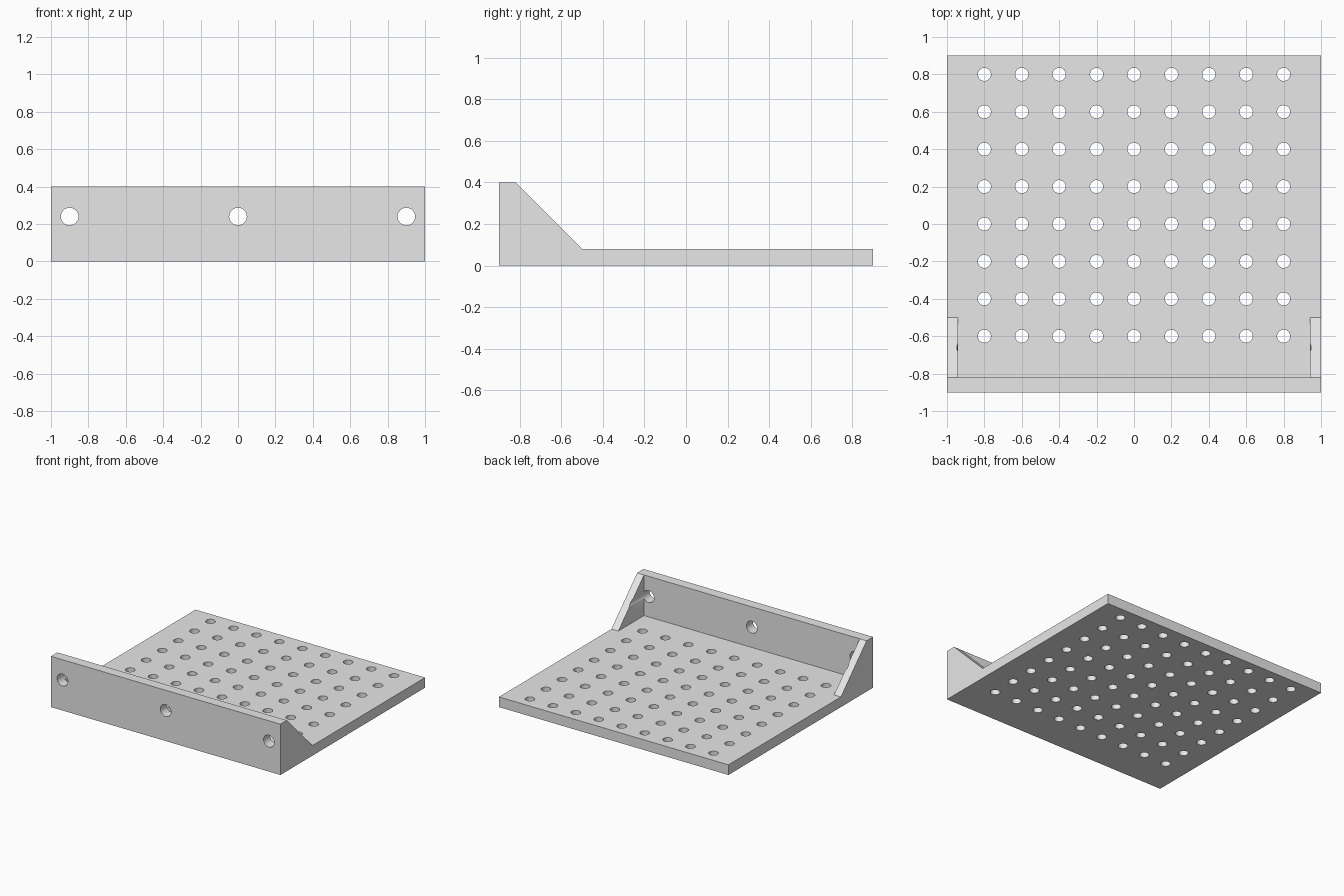
import bpy, bmesh
from mathutils import Matrix, Vector

cube = bpy.data.objects.get("Cube")
if cube:
    bpy.data.objects.remove(cube, do_unlink=True)

HALF_W, HALF_D = 1.0, 0.9     # overall half width and half depth
PLATE_T, WALL_H = 0.08, 0.4   # plate thickness and front wall height
WALL_Y, GUSSET_Y = -0.82, -0.5
GUSSET_X = 0.94               # inner face of the gussets

grey = bpy.data.materials.new("light_grey")
grey.use_nodes = True
grey.diffuse_color = (0.8, 0.8, 0.8, 1)
grey.node_tree.nodes["Principled BSDF"].inputs["Base Color"].default_value = (0.8, 0.8, 0.8, 1)


def make_object(name, bm):
    bmesh.ops.recalc_face_normals(bm, faces=bm.faces[:])
    mesh = bpy.data.meshes.new(name)
    bm.to_mesh(mesh)
    bm.free()
    mesh.materials.append(grey)
    obj = bpy.data.objects.new(name, mesh)
    bpy.context.collection.objects.link(obj)
    return obj


# Body: side profile carried across four stations, hollow between the gussets
profile = {
    "front_low": (-HALF_D, 0), "back_low": (HALF_D, 0),
    "back_top": (HALF_D, PLATE_T), "gusset_foot": (GUSSET_Y, PLATE_T),
    "corner": (WALL_Y, PLATE_T), "wall_in": (WALL_Y, WALL_H),
    "wall_out": (-HALF_D, WALL_H),
}
middle = list(profile)
outer = [k for k in middle if k != "corner"]
bm = bmesh.new()
stations = []
for x in (-HALF_W, -GUSSET_X, GUSSET_X, HALF_W):
    keys = middle if abs(x) < HALF_W else outer
    stations.append({k: bm.verts.new((x, *profile[k])) for k in keys})
for i, keys in enumerate((outer, middle, outer)):
    a, b = stations[i], stations[i + 1]
    for p, q in zip(keys, keys[1:] + keys[:1]):
        bm.faces.new((a[p], a[q], b[q], b[p]))
for end in (stations[0], stations[3]):
    bm.faces.new([end[k] for k in outer])
for inner in stations[1:3]:
    bm.faces.new([inner[k] for k in ("gusset_foot", "corner", "wall_in")])
# Merge the flat strips into single faces
bmesh.ops.recalc_face_normals(bm, faces=bm.faces[:])
bmesh.ops.dissolve_limit(bm, angle_limit=0.01, verts=bm.verts[:], edges=bm.edges[:])
body = make_object("perforated_shelf_bracket", bm)

# Cutters: grid of plate holes and three mounting holes
bm = bmesh.new()


def add_pin(centre, radius, length, axis):
    turn = Vector((0, 0, 1)).rotation_difference(Vector(axis)).to_matrix().to_4x4()
    bmesh.ops.create_cone(bm, cap_ends=True, segments=32, radius1=radius,
                          radius2=radius, depth=length,
                          matrix=Matrix.Translation(centre) @ turn)


for col in range(9):
    for row in range(8):
        add_pin((-0.8 + 0.2 * col, -0.6 + 0.2 * row, 0.04), 0.035, 0.16, (0, 0, 1))
for x in (-0.9, 0, 0.9):
    add_pin((x, -0.75, 0.24), 0.047, 0.5, (0, 1, 0))
cutter = make_object("hole_cutter", bm)
cutter.hide_render = True
cutter.hide_viewport = True

holes = body.modifiers.new("holes", "BOOLEAN")
holes.operation = "DIFFERENCE"
holes.solver = "EXACT"
holes.object = cutter

# Apply the holes, then discard the cutter
depsgraph = bpy.context.evaluated_depsgraph_get()
cut_mesh = bpy.data.meshes.new_from_object(body.evaluated_get(depsgraph))
body.modifiers.clear()
body.data = cut_mesh
bpy.data.objects.remove(cutter, do_unlink=True)

# Smooth hole walls, sharp edges elsewhere
bpy.ops.object.select_all(action="DESELECT")
body.select_set(True)
bpy.context.view_layer.objects.active = body
bpy.ops.object.shade_smooth_by_angle(angle=0.5)
